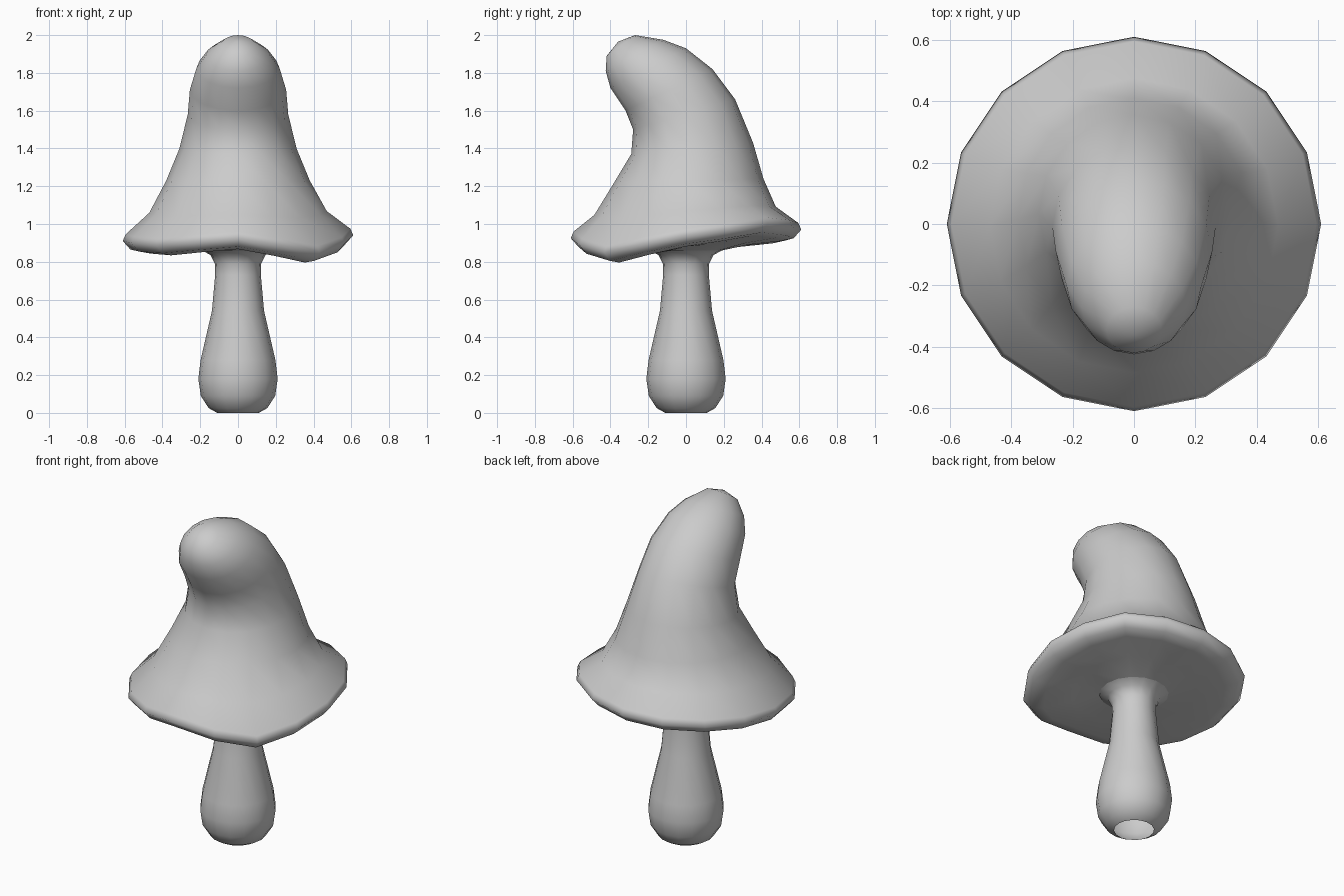
import bpy, bmesh, math

if "Cube" in bpy.data.objects:
    bpy.data.objects.remove(bpy.data.objects["Cube"])

N = 16
ANG = [2 * math.pi * i / N for i in range(N)]

# Wavy rim height every 45 degrees, starting at +x, going counter-clockwise
WAVE8 = [0.94, 1.0, 0.97, 0.945, 0.91, 0.89, 0.925, 0.85]
WAVE = []
for i in range(8):
    WAVE += [WAVE8[i], (WAVE8[i] + WAVE8[(i + 1) % 8]) / 2]


def loft(name, rings, tip=None):
    """Skin a list of N-point rings (top to bottom), with an optional pole first."""
    bm = bmesh.new()
    vr = [[bm.verts.new(p) for p in r] for r in rings]
    for a, b in zip(vr, vr[1:]):
        for i in range(N):
            j = (i + 1) % N
            bm.faces.new((a[i], b[i], b[j], a[j]))
    if tip:
        t = bm.verts.new(tip)
        for i in range(N):
            bm.faces.new((t, vr[0][i], vr[0][(i + 1) % N]))
    for f in bm.faces:
        f.smooth = True
    me = bpy.data.meshes.new(name)
    bm.to_mesh(me)
    bm.free()
    ob = bpy.data.objects.new(name, me)
    bpy.context.collection.objects.link(ob)
    return ob


def tilted(yf, zf, yb, zb, w, wave=0.0):
    """Ellipse through a front and a back point with half width w."""
    return [(w * math.cos(a),
             (yf + yb) / 2 + (yb - yf) / 2 * math.sin(a),
             (zf + zb) / 2 + (zb - zf) / 2 * math.sin(a) + wave * (h - 0.93))
            for a, h in zip(ANG, WAVE)]


def rim(r, base, k):
    """Round ring following the rim wave by factor k."""
    return [(r * math.cos(a), r * math.sin(a), base + k * (h - 0.93))
            for a, h in zip(ANG, WAVE)]


# Cap: bent hood, rolled wavy rim, underside
hood = [(-.42, 1.89, -.27, 2.0, .09), (-.425, 1.81, -.12, 1.975, .17),
        (-.40, 1.72, 0, 1.93, .22), (-.32, 1.6, .14, 1.82, .255),
        (-.28, 1.5, .26, 1.66, .266), (-.29, 1.37, .355, 1.43, .31),
        (-.38, 1.22, .41, 1.24, .38), (-.485, 1.05, .475, 1.08, .47, .3)]
cap = [tilted(*h) for h in hood]
cap += [rim(.595, .965, 1), rim(.61, .93, 1), rim(.57, .885, 1),
        rim(.50, .872, .95), rim(.34, .872, .5), rim(.19, .86, 0)]
loft("mushroom_cap", cap, tip=(0, -.36, 1.965))

# Stem: flared top, bulbous foot, open at the bottom
stem = [(.19, .86), (.145, .835), (.122, .79), (.121, .73), (.138, .54),
        (.198, .28), (.21, .18), (.197, .09), (.155, .025), (.11, 0)]
loft("mushroom_stem", [rim(r, z, 0) for r, z in stem])
